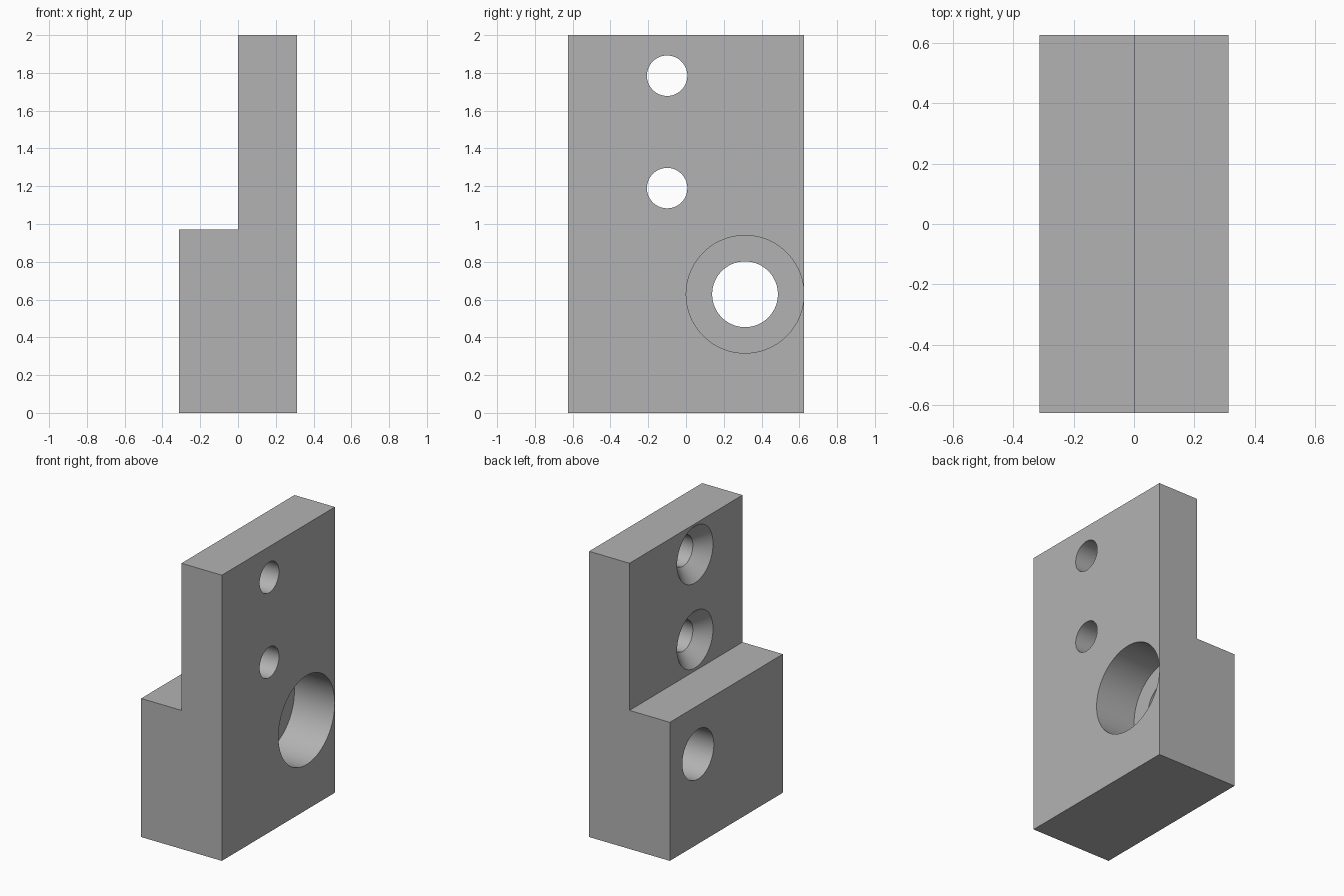
import bpy, bmesh, math

HALF_X, HALF_Y, STEP_Z, TOP_Z = 0.3125, 0.625, 0.97, 2.0
SEGMENTS = 96

if "Cube" in bpy.data.objects:
    bpy.data.objects.remove(bpy.data.objects["Cube"], do_unlink=True)

grey = bpy.data.materials.new("plain grey")
grey.use_nodes = True
grey.diffuse_color = (0.45, 0.45, 0.45, 1)
grey.node_tree.nodes["Principled BSDF"].inputs["Base Color"].default_value = grey.diffuse_color


def make_object(name, bm):
    bmesh.ops.recalc_face_normals(bm, faces=bm.faces)
    mesh = bpy.data.meshes.new(name)
    bm.to_mesh(mesh)
    bm.free()
    mesh.materials.append(grey)
    obj = bpy.data.objects.new(name, mesh)
    bpy.context.collection.objects.link(obj)
    return obj


def turned_cutter(name, y, z, profile):
    """Solid turned about an axis along x, from (x, radius) pairs."""
    bm = bmesh.new()
    rings = []
    for x, r in profile:
        angles = [math.tau * i / SEGMENTS for i in range(SEGMENTS)]
        rings.append([bm.verts.new((x, y + r * math.cos(a), z + r * math.sin(a))) for a in angles])
    for a, b in zip(rings, rings[1:]):
        for i in range(SEGMENTS):
            j = (i + 1) % SEGMENTS
            bm.faces.new((a[i], a[j], b[j], b[i]))
    bm.faces.new(rings[0])
    bm.faces.new(rings[-1])
    return make_object(name, bm)


# Stepped block: L-shaped profile extruded along y
bm = bmesh.new()
outline = [(-HALF_X, 0), (HALF_X, 0), (HALF_X, TOP_Z), (0, TOP_Z), (0, STEP_Z), (-HALF_X, STEP_Z)]
face = bm.faces.new([bm.verts.new((x, -HALF_Y, z)) for x, z in outline])
extruded = bmesh.ops.extrude_face_region(bm, geom=[face])["geom"]
bmesh.ops.translate(bm, vec=(0, 2 * HALF_Y, 0),
                    verts=[v for v in extruded if isinstance(v, bmesh.types.BMVert)])
block = make_object("stepped_block", bm)

# Counterbored hole in the base, countersunk holes in the upright plate
cutters = [turned_cutter("counterbore_cutter", 0.3125, 0.628,
                         [(-0.5, 0.174), (0, 0.174), (0, 0.3115), (0.5, 0.3115)])]
for z in (1.19, 1.785):
    cutters.append(turned_cutter("countersink_cutter", -0.10, z,
                                 [(-0.02, 0.219), (0.092, 0.107), (0.5, 0.107)]))

bpy.ops.object.select_all(action="DESELECT")
block.select_set(True)
bpy.context.view_layer.objects.active = block
for cutter in cutters:
    cutter.hide_render = True
    cut = block.modifiers.new("hole", "BOOLEAN")
    cut.operation = "DIFFERENCE"
    cut.solver = "EXACT"
    cut.object = cutter
    bpy.ops.object.modifier_apply(modifier=cut.name)
    bpy.data.objects.remove(cutter, do_unlink=True)

bpy.ops.object.shade_smooth_by_angle(angle=math.radians(30))
